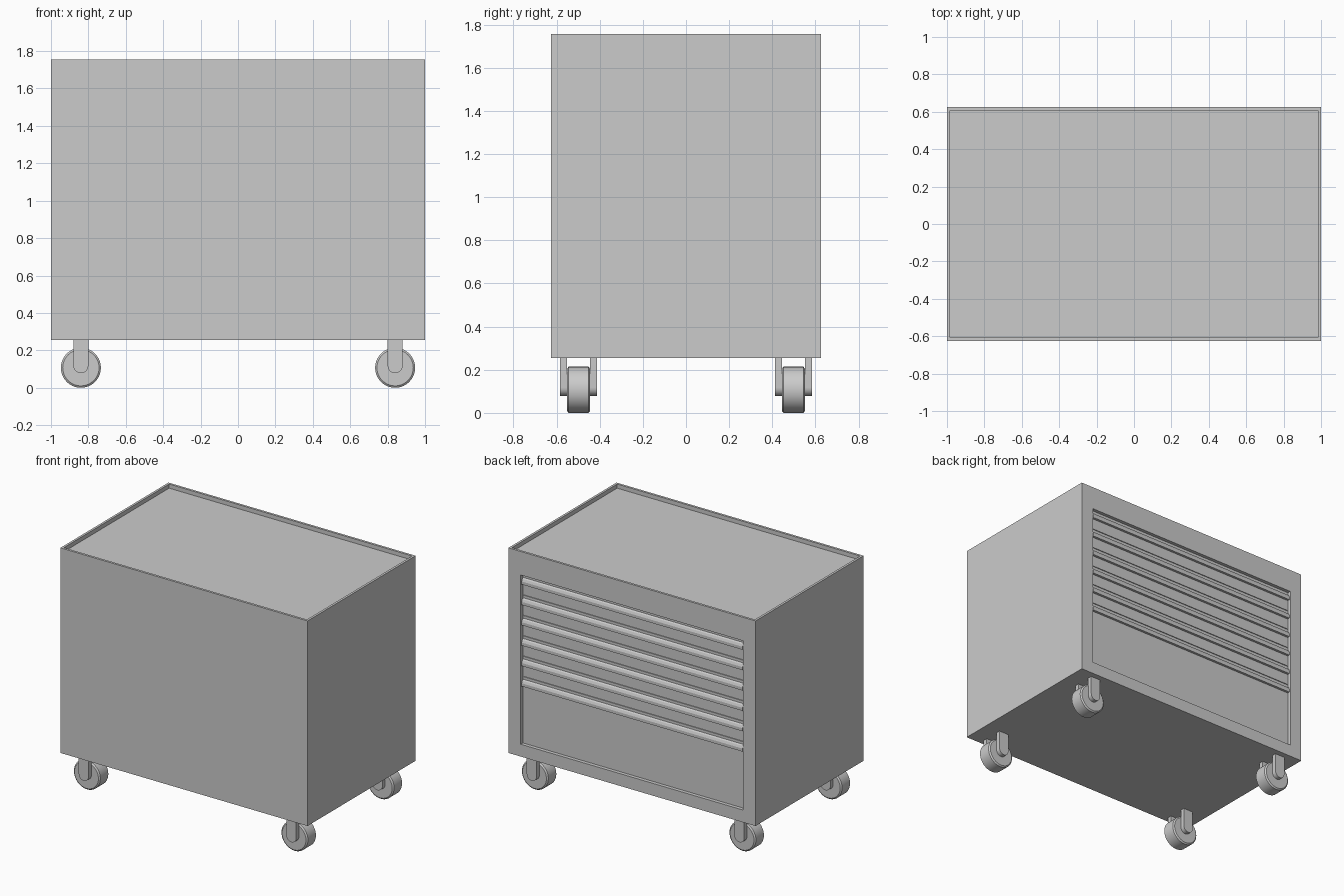
import bpy, bmesh, math

if "Cube" in bpy.data.objects:
    bpy.data.objects.remove(bpy.data.objects["Cube"])

grey = bpy.data.materials.new("painted steel grey")
grey.diffuse_color = (0.6, 0.6, 0.6, 1)
grey.use_nodes = True
grey.node_tree.nodes["Principled BSDF"].inputs["Base Color"].default_value = grey.diffuse_color

BOTTOM, TOP = 0.255, 1.755      # cabinet height range
HALF_X, HALF_Y = 1.0, 0.625
REC_X, REC_LOW, REC_HIGH = 0.90, 0.345, 1.583   # drawer opening
REC_Y = HALF_Y - 0.026          # opening's inner wall
FACE_Y = REC_Y + 0.006          # drawer fronts


def finish(name, bm, smooth=False):
    bmesh.ops.recalc_face_normals(bm, faces=bm.faces)
    mesh = bpy.data.meshes.new(name)
    bm.to_mesh(mesh)
    bm.free()
    mesh.materials.append(grey)
    ob = bpy.data.objects.new(name, mesh)
    bpy.context.collection.objects.link(ob)
    if smooth:
        bpy.ops.object.select_all(action='DESELECT')
        ob.select_set(True)
        bpy.context.view_layer.objects.active = ob
        bpy.ops.object.shade_smooth_by_angle(angle=math.radians(30))
    return ob


def box(bm, lo, hi):
    verts = bmesh.ops.create_cube(bm, size=1)["verts"]
    for v in verts:
        v.co = [lo[i] if v.co[i] < 0 else hi[i] for i in range(3)]


def prism(bm, points, offset):
    """Extrude a flat outline along an offset."""
    face = bm.faces.new([bm.verts.new(p) for p in points])
    new = bmesh.ops.extrude_face_region(bm, geom=[face])["geom"]
    bmesh.ops.translate(bm, vec=offset,
                        verts=[g for g in new if isinstance(g, bmesh.types.BMVert)])
    if not any(f == face for f in bm.faces):
        bm.faces.new(face.verts)


def recess(bm, face, place, push):
    """Inset a face, place its corners, then sink it."""
    bmesh.ops.inset_individual(bm, faces=[face], thickness=0.01)
    for v in face.verts:
        place(v)
    new = bmesh.ops.extrude_discrete_faces(bm, faces=[face])["faces"][0]
    bmesh.ops.translate(bm, vec=push, verts=new.verts)


# Cabinet shell with a shallow top tray and a drawer opening
bm = bmesh.new()
box(bm, (-HALF_X, -HALF_Y, BOTTOM), (HALF_X, HALF_Y, TOP))
bm.normal_update()
top = next(f for f in bm.faces if f.normal.z > 0.9)
back = next(f for f in bm.faces if f.normal.y > 0.9)


def place_tray(v):
    v.co.x = math.copysign(HALF_X - 0.017, v.co.x)
    v.co.y = math.copysign(HALF_Y - 0.017, v.co.y)


def place_opening(v):
    v.co.x = math.copysign(REC_X, v.co.x)
    v.co.z = REC_HIGH if v.co.z > 1 else REC_LOW


recess(bm, top, place_tray, (0, 0, -0.03))
recess(bm, back, place_opening, (0, REC_Y - HALF_Y, 0))
finish("cabinet", bm)

# Five shallow drawers above one deep drawer, each with a full-width pull
PITCH = 0.149
for i in range(6):
    high = REC_HIGH - 0.004 - i * PITCH
    low = REC_LOW + 0.004 if i == 5 else high - PITCH + 0.005
    bm = bmesh.new()
    box(bm, (-REC_X + 0.005, REC_Y - 0.004, low), (REC_X - 0.005, FACE_Y, high))
    finish("drawer_front_%d" % (i + 1), bm)

    bm = bmesh.new()
    z = high - 0.064
    profile = [(FACE_Y - 0.002, z), (HALF_Y - 0.002, z), (HALF_Y - 0.002, z + 0.022),
               (HALF_Y - 0.009, z + 0.038), (FACE_Y - 0.002, z + 0.046)]
    prism(bm, [(-REC_X + 0.006, y, h) for y, h in profile], (2 * REC_X - 0.012, 0, 0))
    finish("drawer_pull_%d" % (i + 1), bm)

# Four casters: lathed wheel between two round-ended fork plates
R = 0.107
for sx in (-1, 1):
    for sy in (-1, 1):
        cx, cy = 0.84 * sx, 0.498 * sy
        side = ("left" if sx < 0 else "right") + ("_front" if sy < 0 else "_back")

        bm = bmesh.new()
        rings = []
        n = 40
        for y, r in ((-0.054, R - 0.01), (-0.046, R), (0.046, R), (0.054, R - 0.01)):
            rings.append([bm.verts.new((cx + r * math.cos(a), cy + y, R + r * math.sin(a)))
                          for a in (2 * math.pi * k / n for k in range(n))])
        for a, b in zip(rings, rings[1:]):
            for k in range(n):
                bm.faces.new((a[k], a[(k + 1) % n], b[(k + 1) % n], b[k]))
        bm.faces.new(rings[0])
        bm.faces.new(rings[-1])
        finish("wheel_" + side, bm, smooth=True)

        bm = bmesh.new()
        w, cz = 0.04, 0.118
        outline = [(w, BOTTOM)] + [(w * math.cos(a), cz + w * math.sin(a))
                   for a in (-math.pi * k / 14 for k in range(15))] + [(-w, BOTTOM)]
        for start in (-0.086, 0.053):
            prism(bm, [(cx + x, cy + start, z) for x, z in outline], (0, 0.033, 0))
        finish("fork_" + side, bm, smooth=True)
